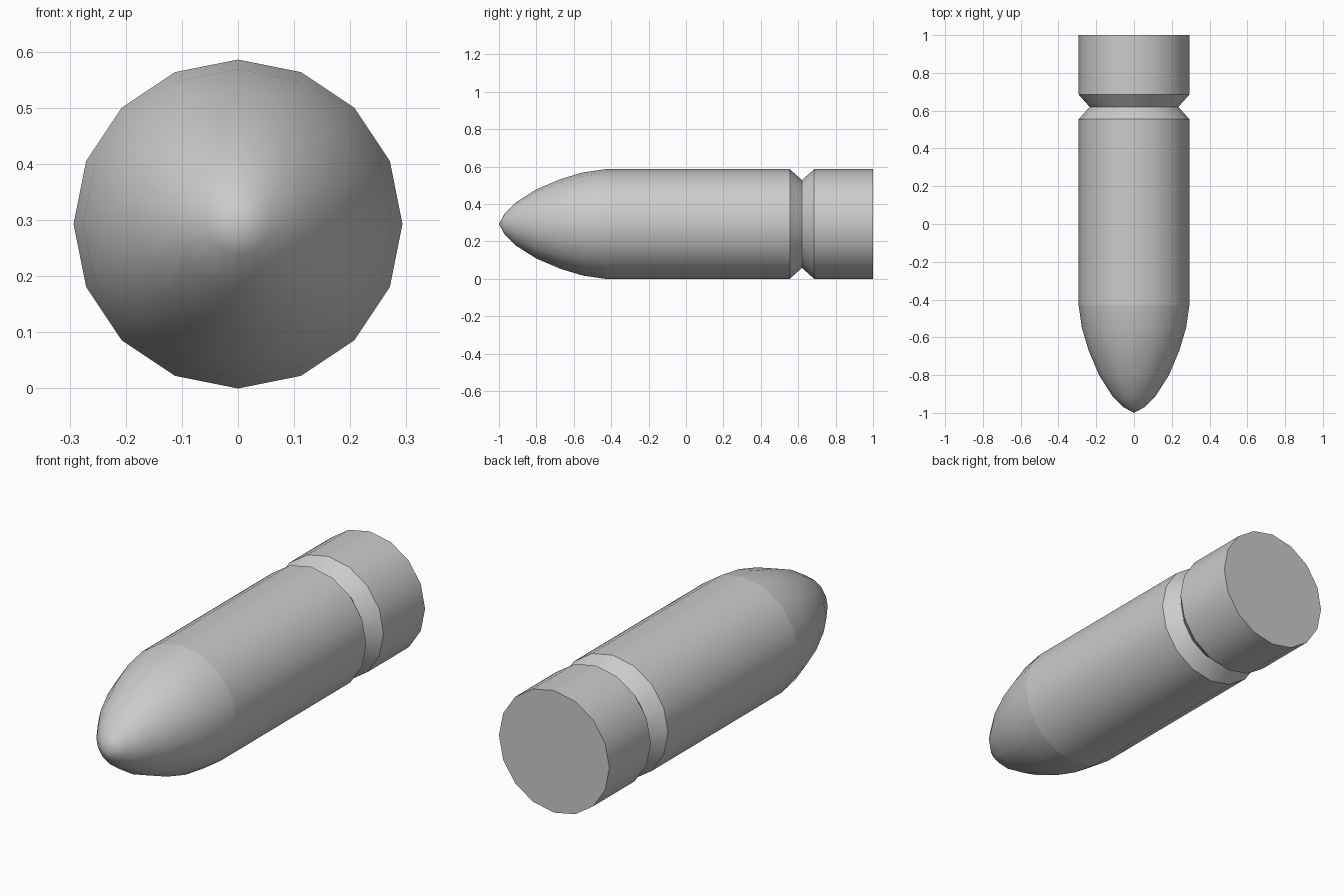
import bpy
import bmesh
import math

cube = bpy.data.objects.get("Cube")
if cube:
    bpy.data.objects.remove(cube, do_unlink=True)

SIDES = 16
R = 0.293

metal = bpy.data.materials.new("grey metal")
metal.use_nodes = True
GREY = (0.6, 0.6, 0.6, 1)
metal.diffuse_color = GREY
metal.node_tree.nodes["Principled BSDF"].inputs["Base Color"].default_value = GREY


def lathe(name, profile, cap_back=False):
    """Turn (y, radius) points around the long axis; radius 0 makes a point."""
    bm = bmesh.new()
    rings = []
    for y, r in profile:
        if r == 0:
            rings.append([bm.verts.new((0, y, R))] * SIDES)
            continue
        angles = [math.tau * i / SIDES for i in range(SIDES)]
        rings.append([bm.verts.new((r * math.cos(a), y, R + r * math.sin(a)))
                      for a in angles])
    for a, b in zip(rings, rings[1:]):
        for i in range(SIDES):
            j = (i + 1) % SIDES
            corners = dict.fromkeys((a[i], a[j], b[j], b[i]))
            bm.faces.new(list(corners))
    if cap_back:
        bm.faces.new(rings[-1][::-1])
    # Outward normals, also on the open shells
    for f in bm.faces:
        f.normal_update()
        c = f.calc_center_median()
        out = c.x * f.normal.x + (c.z - R) * f.normal.z
        if len(f.verts) == SIDES:
            out = f.normal.y
        if out < 0:
            f.normal_flip()
    mesh = bpy.data.meshes.new(name)
    bm.to_mesh(mesh)
    bm.free()
    mesh.materials.append(metal)
    obj = bpy.data.objects.new(name, mesh)
    bpy.context.collection.objects.link(obj)
    bpy.ops.object.select_all(action="DESELECT")
    obj.select_set(True)
    bpy.context.view_layer.objects.active = obj
    bpy.ops.object.shade_smooth_by_angle(angle=math.radians(30))
    return obj


# Pointed, curved nose
lathe("nose", [(-1, 0), (-0.97, 0.055), (-0.91, 0.115), (-0.80, 0.185),
               (-0.67, 0.24), (-0.55, 0.276), (-0.43, R)])

# Straight body, V-shaped groove and rear collar with a flat end
lathe("body", [(-0.43, R), (0.555, R), (0.62, 0.235), (0.685, R), (1, R)],
      cap_back=True)
